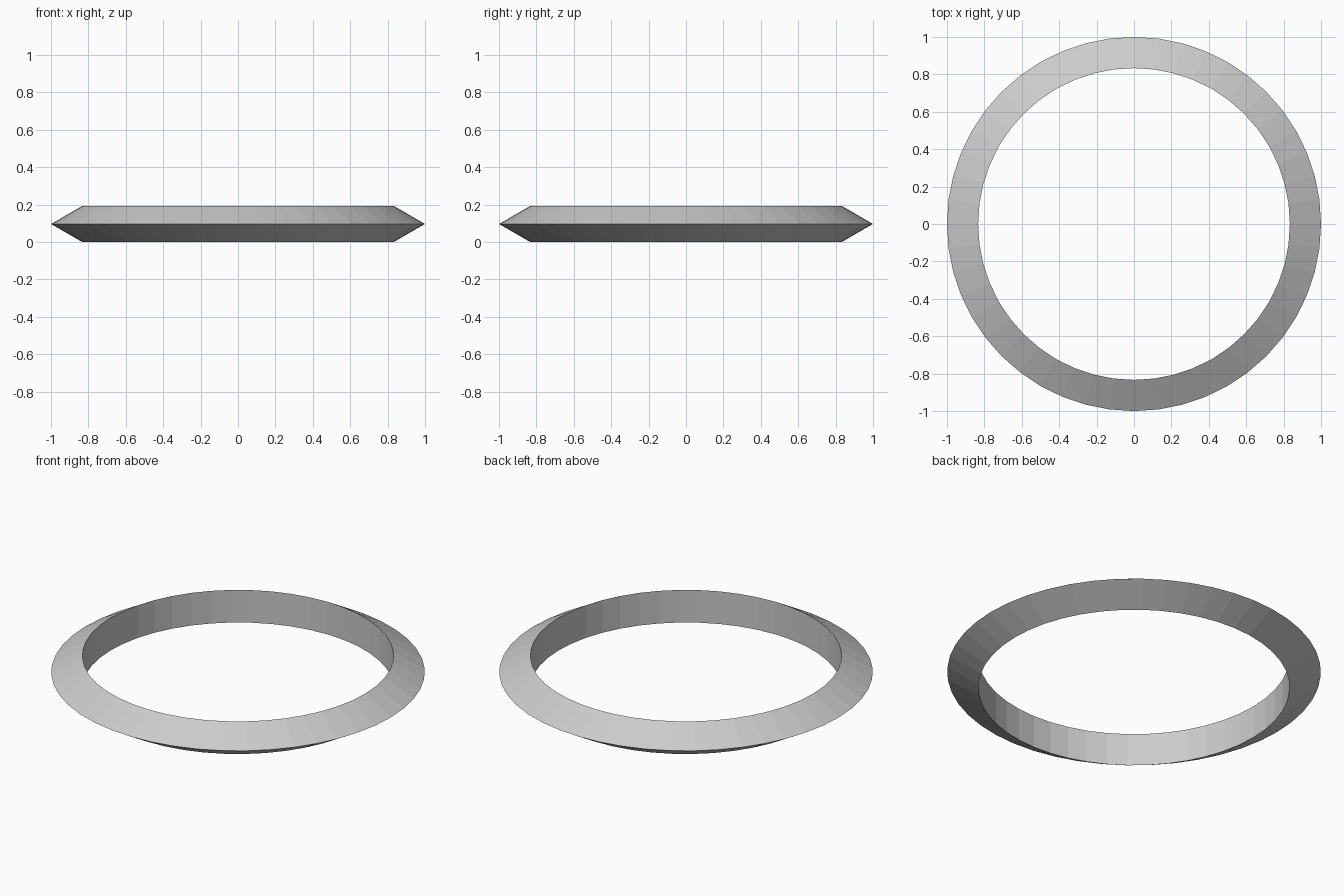
import bpy

if "Cube" in bpy.data.objects:
    bpy.data.objects.remove(bpy.data.objects["Cube"])

# Ring with an equilateral triangular section, point facing outward
R, r = 8 / 9, 1 / 9
half_height = r * 3 ** 0.5 / 2
bpy.ops.mesh.primitive_torus_add(
    major_radius=R, minor_radius=r,
    major_segments=48, minor_segments=3,
    location=(0, 0, half_height))
ring = bpy.context.object
ring.name = "triangular_ring"
bpy.ops.object.shade_flat()
